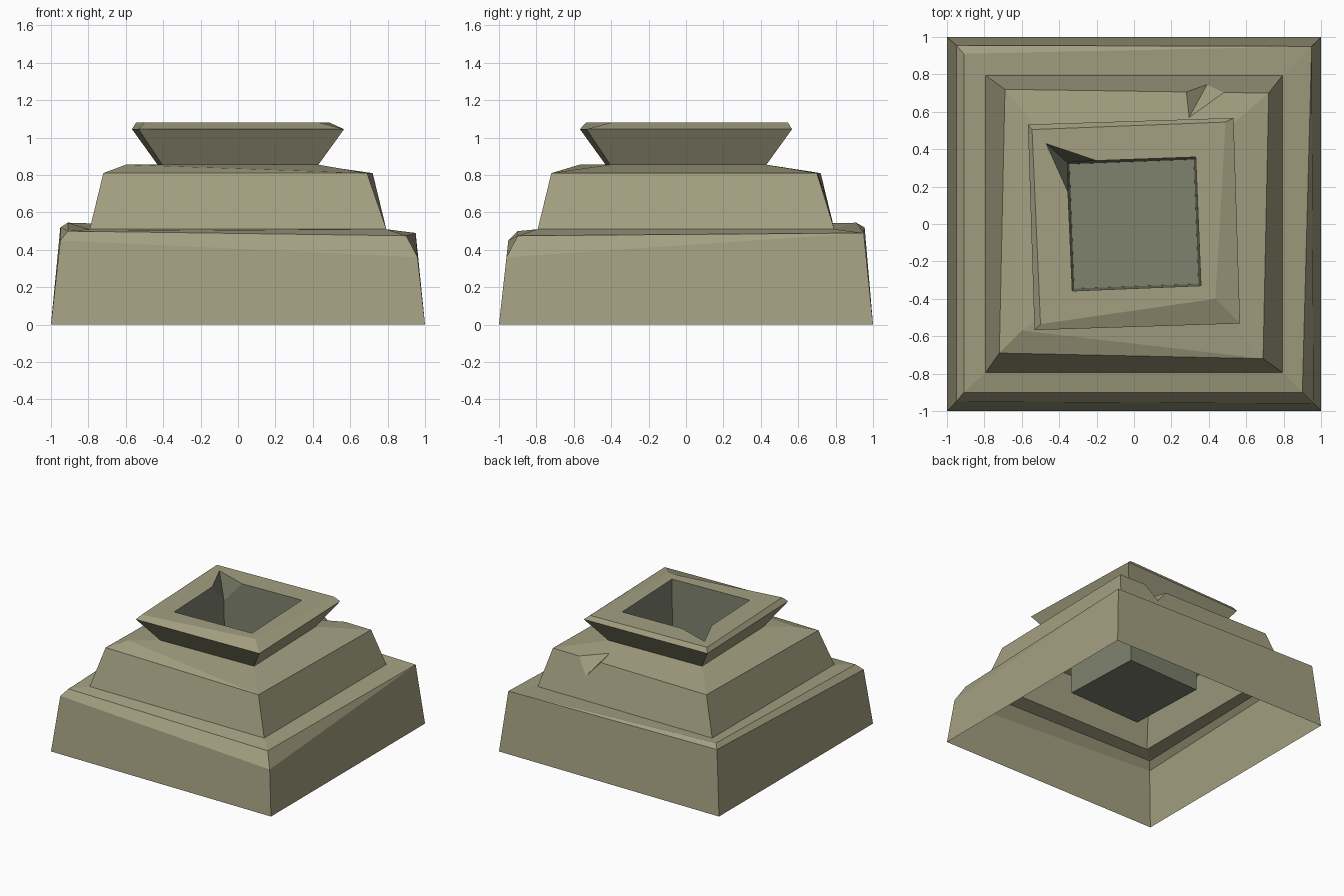
import bpy

if "Cube" in bpy.data.objects:
    bpy.data.objects.remove(bpy.data.objects["Cube"])


def material(name, colour):
    m = bpy.data.materials.new(name)
    m.diffuse_color = (*colour, 1)
    m.use_nodes = True
    m.node_tree.nodes["Principled BSDF"].inputs["Base Color"].default_value = m.diffuse_color
    return m


stone = material("sandy stone", (0.37, 0.352, 0.222))
dark_stone = material("grey green basin stone", (0.21, 0.22, 0.155))


def build(name, faces, mat):
    """Make a flat-shaded mesh from polygons, sharing equal corner points."""
    index, polys = {}, []
    for face in faces:
        ids = []
        for p in face:
            i = index.setdefault(tuple(round(c, 4) for c in p), len(index))
            if i not in ids:
                ids.append(i)
        if len(ids) > 2:
            polys.append(ids)
    me = bpy.data.meshes.new(name)
    me.from_pydata(list(index), [], polys)
    me.materials.append(mat)
    me.update()
    ob = bpy.data.objects.new(name, me)
    bpy.context.collection.objects.link(ob)
    return ob


def square(r, z):
    return [(-r, -r, z), (r, -r, z), (r, r, z), (-r, r, z)]


def turned(a, b, z):
    """Square twisted slightly, corners front left, front right, back right, back left."""
    return [(-a, -b, z), (b, -a, z), (a, b, z), (-b, a, z)]


def loft(a, b, sides=(0, 1, 2, 3)):
    """Faces between two rings: sides are front, right, back, left."""
    return [[a[i], a[(i + 1) % 4], b[(i + 1) % 4], b[i]] for i in sides]


# Base block with worn, uneven chamfer and sloping ledge
foot = square(1.0, 0)
shoulder = [(-.95, -.95, .45), (.96, -.96, .36), (.95, .95, .49), (-.95, .955, .52)]
ledge = [(-.91, -.90, .50), (.90, -.90, .475), (.95, .95, .49), (-.91, .91, .545)]
waist = square(.793, .51)
build("base_block", loft(foot, shoulder) + loft(shoulder, ledge) + loft(ledge, waist), stone)

# Middle step, with a chip broken out of its back edge
edge = [(-.72, -.69, .81), (.69, -.72, .81), (.72, .70, .81), (-.69, .72, .81)]
neck = turned(.405, .43, .855)
worn = (-.60, -.57, .855)
chip_r, chip_l = (.48, .703, .81), (.28, .706, .81)
chip_top, chip_low = (.295, .57, .831), (.39, .745, .685)
faces = loft(waist, edge, (0, 1, 3)) + loft(edge, neck, (1,))
faces += [
    [waist[2], waist[3], edge[3], chip_l, chip_low, chip_r, edge[2]],
    [edge[2], chip_r, chip_top, chip_l, edge[3], neck[3], neck[2]],
    [chip_r, chip_low, chip_top],
    [chip_low, chip_l, chip_top],
    [edge[0], edge[1], worn],
    [worn, edge[1], neck[1], neck[0]],
    [edge[3], edge[0], worn],
    [edge[3], worn, neck[0], neck[3]],
]
build("middle_step", faces, stone)

# Flared rim with a chip at the back left corner of the opening
flare = turned(.532, .567, 1.045)
rim = [(-.50, -.535, 1.08), (.435, -.40, 1.08), (.49, .545, 1.08), (-.545, .505, 1.08)]
hole = turned(.33, .358, 1.08)
tip, nick_b, nick_l = (-.47, .43, 1.08), (-.20, .339, 1.08), (-.353, .17, 1.08)
faces = loft(neck, flare) + loft(flare, rim) + loft(rim, hole, (0, 1))
faces += [
    [rim[2], rim[3], tip, nick_b, hole[2]],
    [rim[3], rim[0], hole[0], nick_l, tip],
]
build("flared_rim", faces, stone)

# Square basin hanging inside the pedestal
floor = turned(.32, .345, .37)
notch = (-.357, .329, .90)
faces = loft(hole, floor, (0, 1)) + [floor]
faces += [
    [hole[2], nick_b, notch, floor[3], floor[2]],
    [notch, nick_l, hole[0], floor[0], floor[3]],
    [nick_b, tip, notch],
    [tip, nick_l, notch],
]
build("basin", faces, dark_stone)
